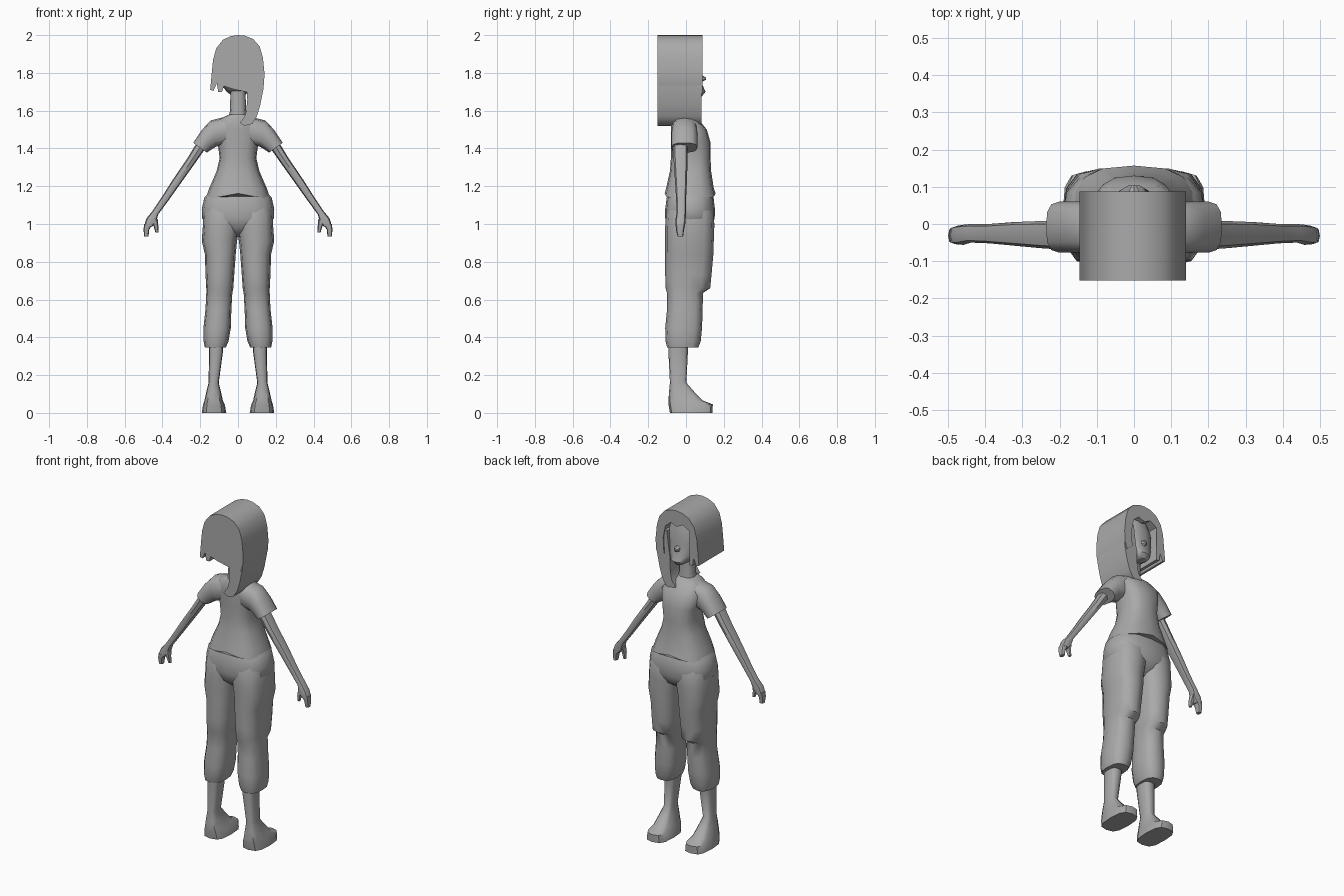
import bpy, bmesh
from math import cos, sin, pi, copysign
from mathutils import Matrix

# dark grey surface shared by every part
grey = bpy.data.materials.new("dark_grey")
grey.diffuse_color = (.4, .4, .4, 1)


def finish(bm, name):
    bmesh.ops.recalc_face_normals(bm, faces=bm.faces)
    me = bpy.data.meshes.new(name)
    bm.to_mesh(me)
    bm.free()
    me.materials.append(grey)
    ob = bpy.data.objects.new(name, me)
    bpy.context.collection.objects.link(ob)
    return ob


def loft(name, sections, n=12, e=0.75, side=1):
    """Sections (xa, za, xb, zb, y0, y1): rounded rings spanning a-b in xz and y0-y1 in depth."""
    bm = bmesh.new()
    rings = []
    for xa, za, xb, zb, y0, y1 in sections:
        ring = []
        for i in range(n):
            t = 2 * pi * i / n
            c = copysign(abs(cos(t)) ** e, cos(t)) / 2
            s = copysign(abs(sin(t)) ** e, sin(t)) / 2
            x = (xa + xb) / 2 + (xb - xa) * c
            z = (za + zb) / 2 + (zb - za) * c
            ring.append(bm.verts.new((side * x, (y0 + y1) / 2 + (y1 - y0) * s, z)))
        rings.append(ring)
    for r, q in zip(rings, rings[1:]):
        for i in range(n):
            j = (i + 1) % n
            bm.faces.new((r[i], r[j], q[j], q[i]))
    bm.faces.new(rings[0])
    bm.faces.new(rings[-1])
    return finish(bm, name)


def stack(name, levels, **kw):
    """Levels (z, x0, x1, y0, y1): horizontal rings."""
    return loft(name, [(x0, z, x1, z, y0, y1) for z, x0, x1, y0, y1 in levels], **kw)


def extrude(name, outline, y0, y1):
    """Extrude a closed xz outline in depth."""
    bm = bmesh.new()
    a = [bm.verts.new((x, y0, z)) for x, z in outline]
    b = [bm.verts.new((x, y1, z)) for x, z in outline]
    for i in range(len(a)):
        j = (i + 1) % len(a)
        bm.faces.new((a[i], a[j], b[j], b[i]))
    bm.faces.new(a)
    bm.faces.new(b)
    bmesh.ops.triangulate(bm, faces=[f for f in bm.faces if len(f.verts) > 4])
    return finish(bm, name)


# shirt body, hem dipping at the sides
shirt = stack("shirt", [(z, -w, w, y0, y1) for z, w, y0, y1 in [
    (1.142, .172, -.113, .157), (1.19, .152, -.105, .147), (1.28, .113, -.085, .133),
    (1.35, .097, -.08, .13), (1.43, .108, -.08, .13), (1.50, .125, -.08, .11),
    (1.555, .10, -.08, .065), (1.58, .045, -.07, .035)]], n=16)
for v in shirt.data.vertices:
    if v.co.z < 1.15:
        v.co.z += .02 - .032 * abs(v.co.x) / .172

# trouser hips
stack("trouser_hips", [(z, -w, w, y0, y1) for z, w, y0, y1 in [
    (1.18, .14, -.085, .125), (1.14, .178, -.102, .146), (1.08, .192, -.11, .153),
    (1.03, .19, -.11, .152), (.98, .15, -.098, .135), (.93, .06, -.04, .06)]], n=16)

for side, tag in ((1, "right"), (-1, "left")):
    # trouser leg, gathered at the calf
    stack("trouser_leg_" + tag, [
        (1.12, .0, .165, -.085, .125), (1.06, -.02, .186, -.105, .148), (.99, -.008, .186, -.11, .15),
        (.91, .005, .192, -.11, .147),
        (.84, .012, .175, -.11, .145), (.73, .02, .172, -.11, .135), (.66, .025, .168, -.108, .128),
        (.635, .03, .168, -.10, .09), (.55, .035, .172, -.10, .088), (.45, .038, .183, -.11, .085),
        (.38, .05, .182, -.108, .078), (.345, .065, .175, -.10, .065)], side=side)
    # shin and foot
    stack("shin_and_foot_" + tag, [
        (.42, .075, .155, -.09, .012), (.32, .08, .153, -.093, .01), (.16, .102, .156, -.085, .002),
        (.11, .09, .168, -.09, .045), (.065, .08, .178, -.093, .09), (.045, .07, .185, -.093, .142),
        (.0, .062, .192, -.085, .14)], side=side, e=.65)
    # short sleeve
    loft("sleeve_" + tag, [
        (.05, 1.572, .07, 1.42, -.075, .06), (.145, 1.548, .115, 1.41, -.077, .06),
        (.19, 1.50, .14, 1.395, -.077, .06), (.237, 1.43, .165, 1.378, -.077, .06)], side=side)
    # arm and palm
    loft("arm_" + tag, [
        (.20, 1.46, .155, 1.425, -.07, .008), (.27, 1.345, .232, 1.315, -.065, .008),
        (.345, 1.235, .307, 1.21, -.058, .005), (.405, 1.14, .375, 1.115, -.052, .0),
        (.453, 1.068, .423, 1.05, -.05, .0), (.485, 1.03, .432, 1.012, -.056, -.002),
        (.497, .99, .455, .985, -.055, -.005)], n=8, side=side)
    # fingers and thumb
    loft("fingers_" + tag, [
        (.497, 1.0, .455, .995, -.055, -.005), (.5, .97, .47, .97, -.053, -.01),
        (.497, .935, .474, .935, -.045, -.015)], n=8, side=side)
    loft("thumb_" + tag, [
        (.46, 1.035, .425, 1.025, -.05, -.012), (.447, .99, .422, .99, -.05, -.022),
        (.437, .955, .42, .955, -.042, -.024)], n=6, side=side)

# neck
stack("neck", [(1.53, -.06, .06, -.06, .035), (1.60, -.042, .042, -.055, .025),
               (1.72, -.04, .04, -.055, .025)], n=10)

# head with chin and nose
stack("head", [(z, -w, w, y0, y1) for z, w, y0, y1 in [
    (1.675, .025, .0, .085), (1.70, .06, -.05, .105), (1.74, .09, -.09, .088), (1.80, .105, -.10, .08),
    (1.86, .105, -.10, .075), (1.92, .08, -.10, .06)]], n=14, e=.9)
bm = bmesh.new()
bmesh.ops.create_cone(bm, segments=6, radius1=.025, radius2=.006, depth=.035, cap_ends=True,
                      matrix=Matrix.Translation((0, .088, 1.77)) @ Matrix.Rotation(-pi / 2, 4, 'X'))
finish(bm, "nose")

# hair: closed back, hollow arch round the face, long lock on one side
arch = [(.122, 1.69), (.138, 1.74), (.14, 1.80), (.132, 1.88), (.115, 1.94), (.08, 1.98), (.035, 1.997),
        (0, 2.0), (-.04, 1.994), (-.08, 1.975), (-.115, 1.93), (-.132, 1.87), (-.14, 1.79),
        (-.147, 1.71)]
wisps = [(-.13, 1.705), (-.112, 1.745), (-.105, 1.70), (-.085, 1.698)]
extrude("hair_back", arch + wisps + [(-.075, 1.73), (-.03, 1.715), (.04, 1.70)], -.152, -.09)
inner = [(-.085, 1.76), (-.10, 1.84), (-.085, 1.90), (-.04, 1.925), (.0, 1.905), (.04, 1.92),
         (.075, 1.89), (.09, 1.82), (.085, 1.72)]
extrude("hair_arch", arch + wisps + inner, -.1, .088)
extrude("hair_lock", [(.01, 1.535), (.035, 1.52), (.075, 1.53), (.10, 1.57), (.118, 1.63), (.136, 1.72),
                      (.137, 1.80), (.11, 1.88), (.07, 1.86), (.06, 1.78), (.048, 1.70), (.05, 1.62),
                      (.035, 1.57)], -.15, .082)

for ob in bpy.data.objects:
    ob.select_set(True)
bpy.context.view_layer.objects.active = shirt
bpy.ops.object.shade_smooth_by_angle(angle=0.8)
